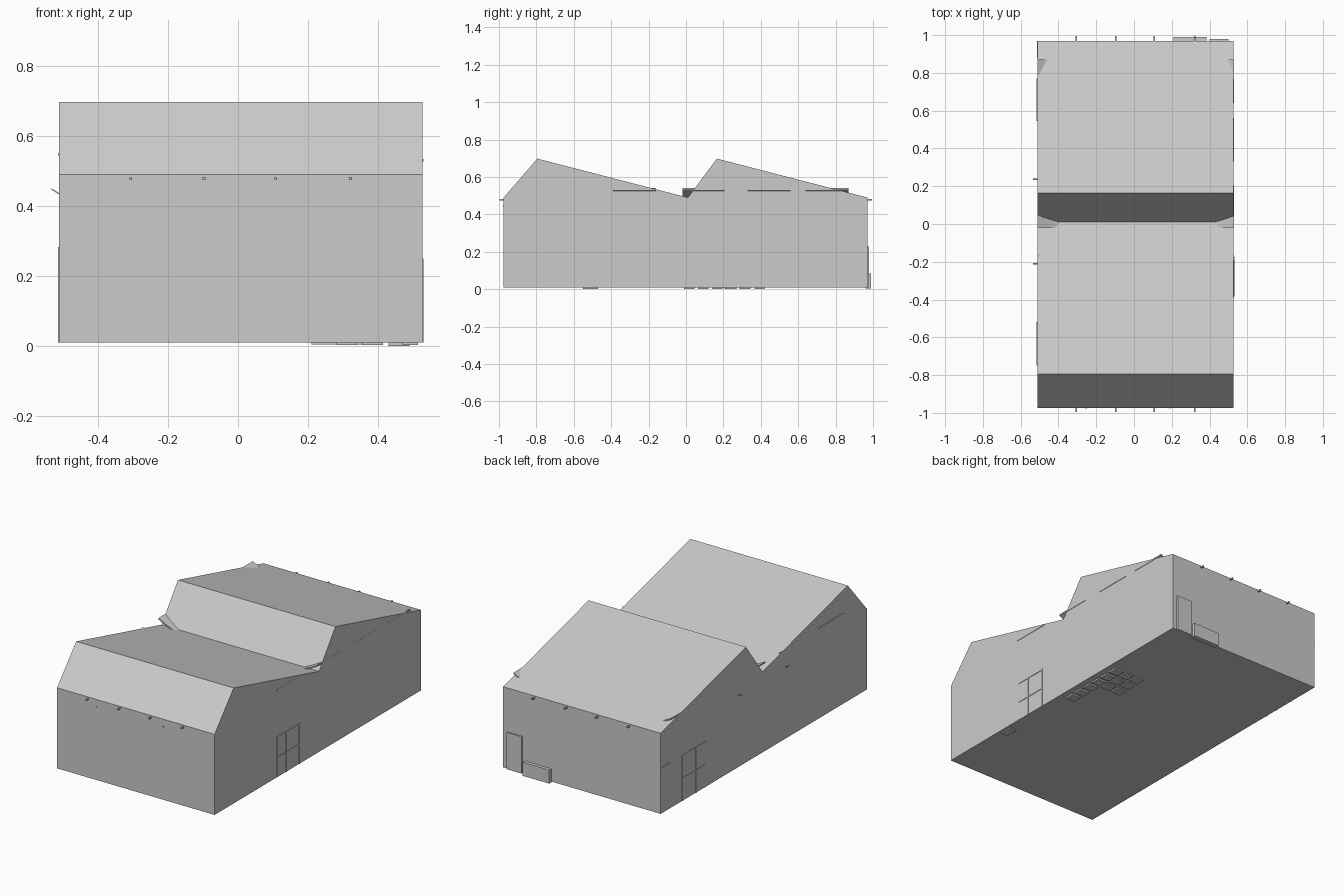
import bpy, bmesh

if "Cube" in bpy.data.objects:
    bpy.data.objects.remove(bpy.data.objects["Cube"])

X0, X1 = -0.512, 0.528   # side walls
Y0, Y1 = -0.975, 0.97    # front and back walls
FLOOR = 0.009


def finish(name, bm):
    bmesh.ops.recalc_face_normals(bm, faces=bm.faces)
    mesh = bpy.data.meshes.new(name)
    bm.to_mesh(mesh)
    bm.free()
    ob = bpy.data.objects.new(name, mesh)
    bpy.context.collection.objects.link(ob)
    return ob


def add_box(bm, x, y, z):
    vs = bmesh.ops.create_cube(bm, size=1)["verts"]
    for v in vs:
        v.co = [r[0] + (c + 0.5) * (r[1] - r[0]) for c, r in zip(v.co, (x, y, z))]


def boxes(name, items):
    bm = bmesh.new()
    for it in items:
        add_box(bm, *it)
    return finish(name, bm)


def extrude(name, points, start, vec):
    """Closed polygon placed by the start function and swept along vec."""
    bm = bmesh.new()
    face = bm.faces.new([bm.verts.new(start(a, b)) for a, b in points])
    geo = bmesh.ops.extrude_face_region(bm, geom=[face])["geom"]
    bmesh.ops.translate(bm, vec=vec, verts=[g for g in geo if isinstance(g, bmesh.types.BMVert)])
    return finish(name, bm)


# Sawtooth-roofed hall, extruded from its side profile
profile = [(Y0, FLOOR), (Y0, 0.49), (-0.795, 0.698), (0.01, 0.49),
           (0.165, 0.698), (Y1, 0.49), (Y1, FLOOR)]
extrude("factory_hall", profile, lambda y, z: (X0, y, z), (X1 - X0, 0, 0))

# Curved side plates that poke through the roof at the valley and eaves
for side, edge, top in (("left", X0, 0.541), ("right", X1 + 0.002, 0.535)):
    s = 1 if side == "left" else -1
    upper = [(0, top), (0.04, top - 0.020), (0.08, top - 0.037), (0.115, top - 0.050)]
    ring = upper + [(d, z - 0.008) for d, z in reversed(upper)]
    for i, (a, b) in enumerate(((-0.39, -0.16), (-0.02, 0.205), (0.33, 0.56), (0.64, 0.87))):
        extrude(f"{side}_side_plate_{i}", ring,
                lambda d, z: (edge + s * d, a, z), (0, b - a, 0))

# Roof beam ends along the front and back eaves
boxes("beam_ends", [((x - 0.004, x + 0.004), ya, (0.475, 0.483))
                    for x in (-0.307, -0.097, 0.108, 0.322)
                    for ya in ((-0.996, Y0 + 0.01), (Y1 - 0.01, 0.994))])

# Tiny front lamps
boxes("front_lamps", [((x - 0.003, x + 0.003), (Y0 - 0.003, Y0 + 0.005), (0.442, 0.448))
                      for x in (-0.253, 0.19)])

# Slanted rods on the left wall
for i, y in enumerate((-0.21, 0.238)):
    extrude(f"left_rod_{i}", [(X0 + 0.005, 0.430), (-0.534, 0.447), (-0.534, 0.451), (X0 + 0.005, 0.434)],
            lambda x, z: (x, y - 0.004, z), (0, 0.008, 0))


# Four-pane window frames, one per side
def window_frame(name, x, ya, yb, za, zb, t=0.008):
    mid_y, mid_z = ya + (yb - ya) * 0.4, (za + zb) / 2
    bars = [(x, (y - t / 2, y + t / 2), (za, zb)) for y in (ya, mid_y, yb)]
    bars += [(x, (ya, yb), (z - t, z)) for z in (mid_z, zb)]
    boxes(name, bars)


window_frame("right_window_frame", (X1 - 0.005, X1 + 0.003), -0.38, -0.175, FLOOR, 0.25)
window_frame("left_window_frame", (X0 - 0.003, X0 + 0.005), 0.55, 0.765, FLOOR, 0.282)

# Thin trims on the left wall
boxes("left_wall_trims", [((X0 - 0.003, X0 + 0.005), (-0.75, -0.52), (0.545, 0.550)),
                          ((X0 - 0.002, X0 + 0.005), (0.88, Y1), (0.276, 0.282))])

# Back door and low loading step
boxes("back_door", [((0.40, 0.50), (Y1 - 0.01, 0.979), (FLOOR, 0.228))])
boxes("loading_step", [((0.21, 0.385), (Y1 - 0.01, 0.99), (0.004, 0.085))])

# Floor slabs showing under the hall
slabs = [((0.43, 0.49), (y, y + 0.055), (0.0, FLOOR + 0.003))
         for y in (-0.01, 0.065, 0.14, 0.215, 0.29, 0.365)]
slabs += [((x, x + 0.06), (y, y + 0.055), (0.002, FLOOR + 0.003))
          for x in (0.28, 0.355) for y in (0.205, 0.285, 0.365)]
slabs += [((0.47, 0.515), (-0.55, -0.47), (0.002, FLOOR + 0.003))]
boxes("floor_slabs", slabs)
